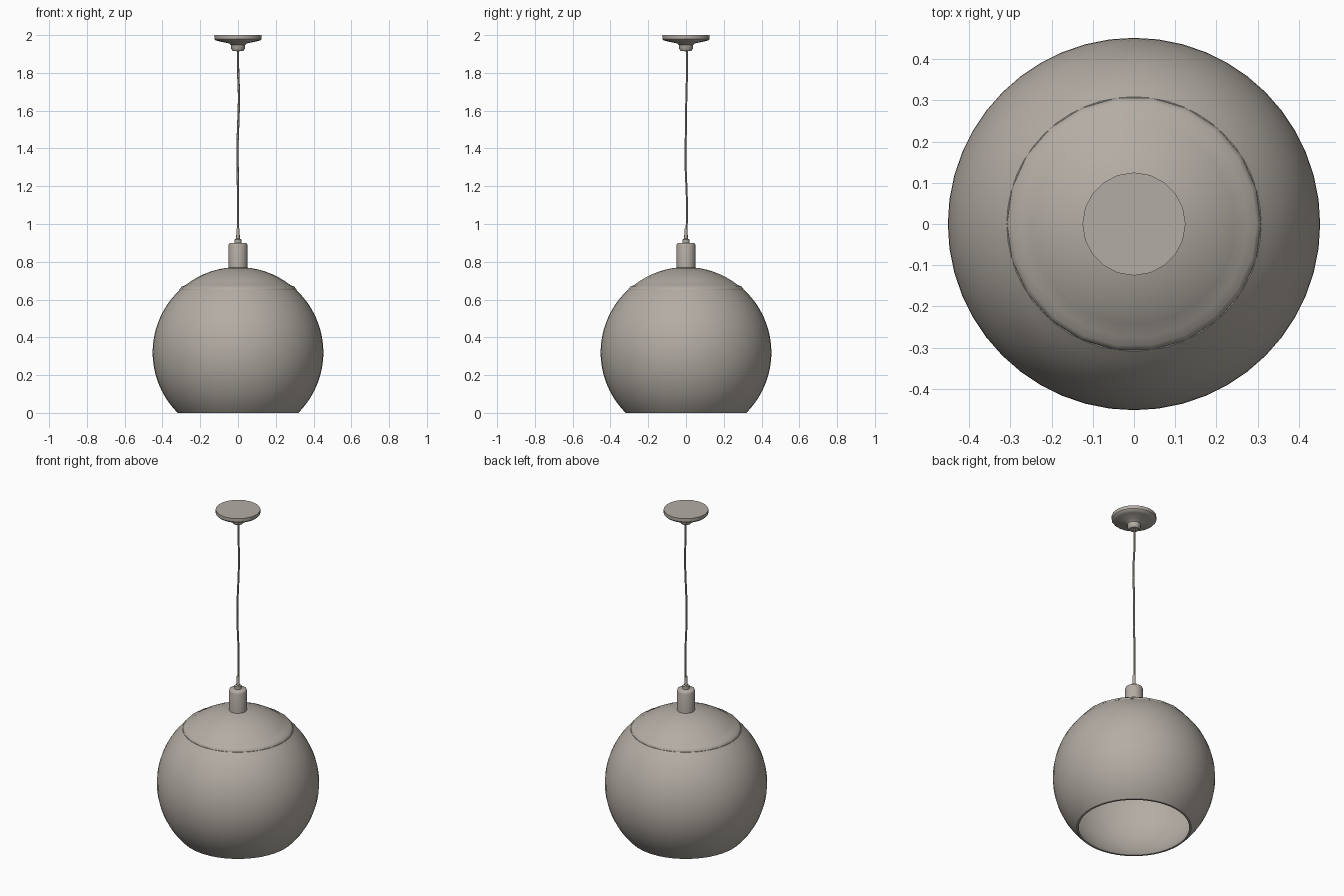
import bpy, bmesh, math
from mathutils import Vector

cube = bpy.data.objects.get("Cube")
if cube:
    bpy.data.objects.remove(cube, do_unlink=True)

# One warm grey finish for the whole lamp
grey = bpy.data.materials.new("warm_grey")
grey.use_nodes = True
colour = (0.45, 0.415, 0.37, 1)
grey.diffuse_color = colour
grey.node_tree.nodes["Principled BSDF"].inputs["Base Color"].default_value = colour


def finish(obj, angle=40):
    obj.data.materials.append(grey)
    bpy.ops.object.select_all(action="DESELECT")
    obj.select_set(True)
    bpy.context.view_layer.objects.active = obj
    bpy.ops.object.shade_smooth_by_angle(angle=math.radians(angle))


def lathe(name, profile, sides, angle=40):
    """Spin a profile of (radius, z) points about the z axis."""
    bm = bmesh.new()
    verts = [bm.verts.new((r, 0, z)) for r, z in profile]
    edges = [bm.edges.new(pair) for pair in zip(verts, verts[1:])]
    bmesh.ops.spin(bm, geom=verts + edges, cent=(0, 0, 0), axis=(0, 0, 1),
                   angle=math.tau, steps=sides, use_merge=True)
    bmesh.ops.remove_doubles(bm, verts=bm.verts, dist=0.0001)
    bmesh.ops.recalc_face_normals(bm, faces=bm.faces)
    mesh = bpy.data.meshes.new(name)
    bm.to_mesh(mesh)
    bm.free()
    obj = bpy.data.objects.new(name, mesh)
    bpy.context.collection.objects.link(obj)
    finish(obj, angle)
    return obj


def arc(radius, centre_z, z0, z1, steps):
    """Points on a circle around the axis, from height z0 to z1."""
    a0 = math.asin((z0 - centre_z) / radius)
    a1 = math.asin((z1 - centre_z) / radius)
    angles = [a0 + (a1 - a0) * i / steps for i in range(steps + 1)]
    return [(radius * math.cos(a), centre_z + radius * math.sin(a)) for a in angles]


# Hollow globe shade, open at the bottom
R, MID = 0.452, 0.32
outer = arc(R, MID, 0, 0.65, 24)
inner = arc(R - 0.008, MID, 0.742, 0, 28)
lathe("globe_shade", outer + [(0.29, 0.65), (0.16, 0.738)] + inner + outer[:1], 48)

# Domed top cap with a rolled edge
lathe("shade_cap", [(0.29, 0.65), (0.309, 0.651), (0.308, 0.657), (0.298, 0.668)]
      + arc(R, MID, 0.678, MID + R, 8), 22)

# Lamp holder with softened top edge
lathe("lamp_holder", [(0, 0.75), (0.05, 0.75), (0.05, 0.888), (0.047, 0.896),
                      (0.04, 0.9), (0, 0.9)], 20)

# Cord grip
lathe("cord_grip", [(0, 0.895), (0.019, 0.895), (0.019, 0.918), (0.01, 0.922),
                    (0.008, 0.975), (0, 0.977)], 12)

# Ceiling canopy
lathe("ceiling_canopy", [(0, 2), (0.125, 2), (0.125, 1.98), (0.118, 1.972),
                         (0.1, 1.967), (0.05, 1.957), (0.037, 1.948),
                         (0.036, 1.928), (0.028, 1.916), (0, 1.914)], 20)

# Slightly wavy hanging cord
curve = bpy.data.curves.new("cord", "CURVE")
curve.dimensions = "3D"
curve.bevel_depth = 0.006
curve.bevel_resolution = 1
curve.resolution_u = 4
curve.use_fill_caps = True
path = [(0, 0, 0.91), (0, 0.004, 1.0), (0, 0.004, 1.15), (-0.002, -0.002, 1.3),
        (-0.003, -0.002, 1.4), (0.002, 0, 1.55), (0.005, 0.002, 1.68),
        (0.001, 0.005, 1.8), (0, 0.004, 1.93)]
spline = curve.splines.new("BEZIER")
spline.bezier_points.add(len(path) - 1)
for point, co in zip(spline.bezier_points, path):
    point.co = Vector(co)
    point.handle_left_type = point.handle_right_type = "AUTO"
cord_curve = bpy.data.objects.new("cord", curve)
bpy.context.collection.objects.link(cord_curve)
bpy.context.view_layer.objects.active = cord_curve
bpy.ops.object.select_all(action="DESELECT")
cord_curve.select_set(True)
bpy.ops.object.convert(target="MESH")
finish(bpy.context.object)
